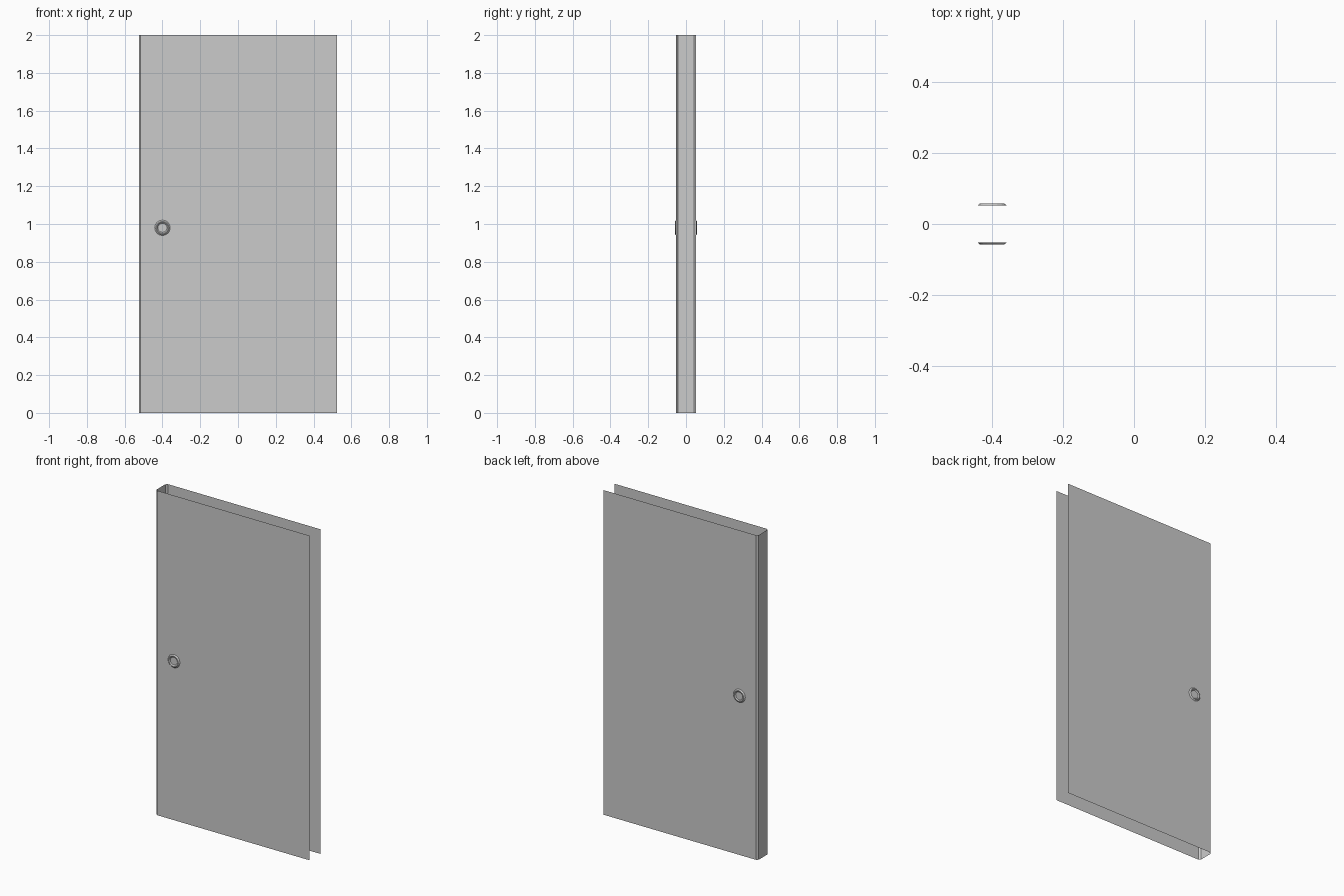
import bpy, bmesh
from math import sin, cos, tau

if "Cube" in bpy.data.objects:
    bpy.data.objects.remove(bpy.data.objects["Cube"])

HALF_W, HALF_D, HEIGHT, CHAMFER = 0.525, 0.052, 2.0, 0.01


def make_object(name, bm):
    mesh = bpy.data.meshes.new(name)
    bm.to_mesh(mesh)
    bm.free()
    obj = bpy.data.objects.new(name, mesh)
    bpy.context.collection.objects.link(obj)
    return obj


# Door leaf: open U-shaped sheet with chamfered left corners, no top, bottom or right edge
profile = [(HALF_W, HALF_D), (-HALF_W + CHAMFER, HALF_D), (-HALF_W, HALF_D - CHAMFER),
           (-HALF_W, -HALF_D + CHAMFER), (-HALF_W + CHAMFER, -HALF_D), (HALF_W, -HALF_D)]
bm = bmesh.new()
low = [bm.verts.new((x, y, 0)) for x, y in profile]
high = [bm.verts.new((x, y, HEIGHT)) for x, y in profile]
for i in range(len(profile) - 1):
    bm.faces.new((low[i], high[i], high[i + 1], low[i + 1]))
bm.normal_update()
front = max(bm.faces, key=lambda f: -f.calc_center_median().y)
if front.normal.y > 0:
    bmesh.ops.reverse_faces(bm, faces=bm.faces[:])
make_object("door_leaf", bm)


# Round pull plates: sloped outer rim around a shallow dish
def pull_plate(name, side, sides=16):
    rings = [(0.041, 0.0), (0.034, 0.006), (0.030, 0.006), (0.024, 0.001)]
    bm = bmesh.new()
    loops = [[bm.verts.new((-0.4 + r * cos(tau * i / sides), side * (HALF_D + h),
                            0.98 + r * sin(tau * i / sides))) for i in range(sides)]
             for r, h in rings]
    for a, b in zip(loops, loops[1:]):
        for i in range(sides):
            j = (i + 1) % sides
            bm.faces.new((a[i], a[j], b[j], b[i]))
    bm.faces.new(loops[-1])
    bm.normal_update()
    if bm.faces[:][-1].normal.y * side < 0:
        bmesh.ops.reverse_faces(bm, faces=bm.faces[:])
    make_object(name, bm)


pull_plate("front_pull", -1)
pull_plate("back_pull", 1)
